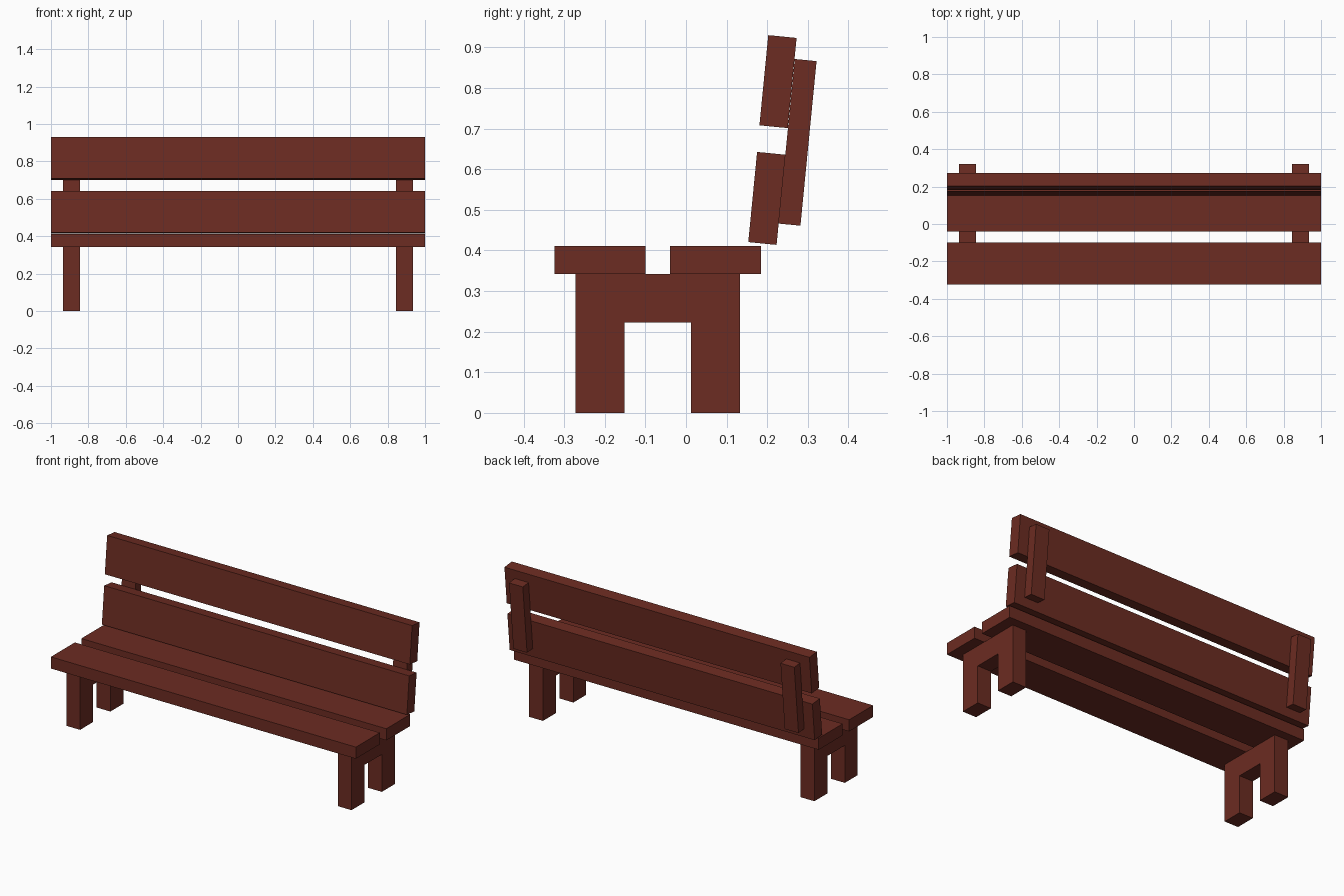
import bpy, bmesh, math

if "Cube" in bpy.data.objects:
    bpy.data.objects.remove(bpy.data.objects["Cube"])

wood = bpy.data.materials.new("red_brown_wood")
wood.diffuse_color = (0.15, 0.025, 0.016, 1)
wood.use_nodes = True
wood.node_tree.nodes["Principled BSDF"].inputs["Base Color"].default_value = wood.diffuse_color

TILT = -math.radians(5.6)   # backrest lean
LEG_X, LEG_W = 0.89, 0.09   # side frame centre and thickness


def finish(name, bm, loc=(0, 0, 0), tilt=0):
    bmesh.ops.recalc_face_normals(bm, faces=bm.faces)
    mesh = bpy.data.meshes.new(name)
    bm.to_mesh(mesh)
    bm.free()
    mesh.materials.append(wood)
    ob = bpy.data.objects.new(name, mesh)
    ob.location = loc
    ob.rotation_euler.x = tilt
    bpy.context.collection.objects.link(ob)


def board(name, size, loc, tilt=0):
    bm = bmesh.new()
    bmesh.ops.create_cube(bm, size=1)
    bmesh.ops.scale(bm, vec=size, verts=bm.verts)
    finish(name, bm, loc, tilt)


def leg_frame(name, x):
    # arch-shaped side profile, extruded across its thickness
    profile = [(-0.272, 0), (-0.152, 0), (-0.152, 0.222), (0.012, 0.222),
               (0.012, 0), (0.133, 0), (0.133, 0.342), (-0.272, 0.342)]
    bm = bmesh.new()
    face = bm.faces.new([bm.verts.new((-LEG_W / 2, y, z)) for y, z in profile])
    ext = bmesh.ops.extrude_face_region(bm, geom=[face])
    verts = [v for v in ext["geom"] if isinstance(v, bmesh.types.BMVert)]
    bmesh.ops.translate(bm, vec=(LEG_W, 0, 0), verts=verts)
    finish(name, bm, (x, 0, 0))


# seat planks
board("front_seat_plank", (2, 0.224, 0.069), (0, -0.212, 0.3765))
board("rear_seat_plank", (2, 0.224, 0.069), (0, 0.073, 0.3765))

# backrest planks
board("lower_back_plank", (2, 0.07, 0.223), (0, 0.199, 0.528), TILT)
board("upper_back_plank", (2, 0.07, 0.223), (0, 0.2265, 0.8155), TILT)

# leg frames and backrest posts on both sides
for side, s in (("left", -1), ("right", 1)):
    leg_frame(side + "_leg_frame", s * LEG_X)
    board(side + "_back_post", (LEG_W, 0.054, 0.407), (s * LEG_X, 0.2747, 0.666), TILT)
